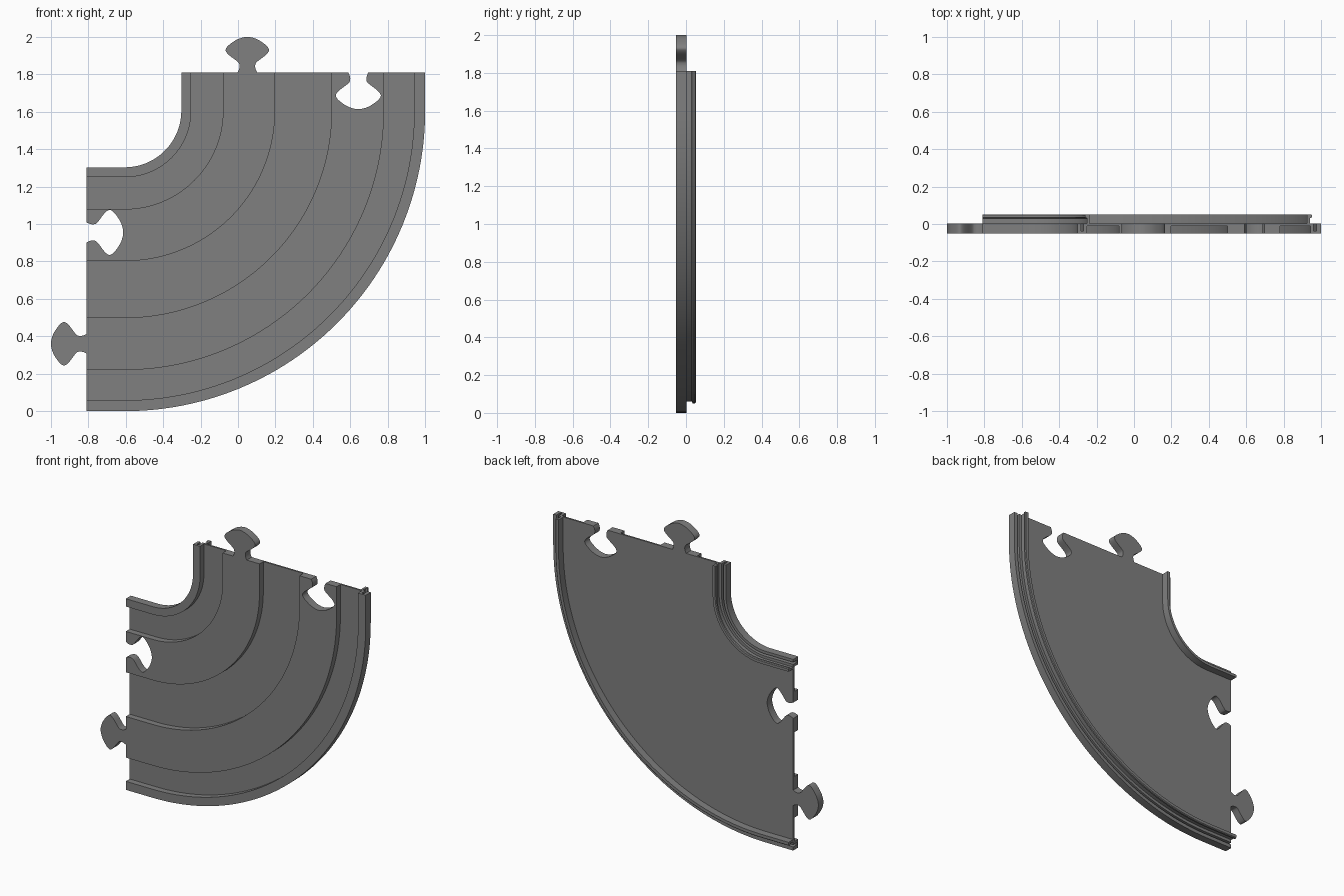
import bpy, bmesh, math
from mathutils import Vector

if "Cube" in bpy.data.objects:
    bpy.data.objects.remove(bpy.data.objects["Cube"])

CX, CZ = -0.605, 1.605          # centre of the bend
EXT = 0.205                     # straight run at each end
FRONT, FLOOR, BACK, TOP = -0.052, -0.01, 0.002, 0.052

grey = bpy.data.materials.new("mid grey")
grey.diffuse_color = (0.216, 0.216, 0.216, 1)
grey.use_nodes = True
grey.node_tree.nodes["Principled BSDF"].inputs["Base Color"].default_value = grey.diffuse_color


def make_object(name, bm):
    bmesh.ops.recalc_face_normals(bm, faces=bm.faces)
    me = bpy.data.meshes.new(name)
    bm.to_mesh(me)
    bm.free()
    me.materials.append(grey)
    ob = bpy.data.objects.new(name, me)
    bpy.context.collection.objects.link(ob)
    return ob


def activate(ob):
    bpy.ops.object.select_all(action='DESELECT')
    ob.select_set(True)
    bpy.context.view_layer.objects.active = ob


def smooth(ob):
    activate(ob)
    bpy.ops.object.shade_smooth_by_angle(angle=math.radians(30))


# Cross-section (radius, depth): ridges and lanes in front, slots and hooked rails behind
PROFILE = [(0.302, FRONT), (0.355, FRONT), (0.355, FLOOR), (0.525, FLOOR),
           (0.525, FRONT), (0.803, FRONT), (0.803, FLOOR), (1.105, FLOOR),
           (1.105, FRONT), (1.385, FRONT), (1.385, FLOOR), (1.547, FLOOR),
           (1.547, FRONT), (1.605, FRONT),
           (1.605, BACK), (1.58, BACK), (1.58, -0.038), (1.565, -0.038),
           (1.565, BACK), (1.545, BACK), (1.545, 0.03), (1.555, 0.036),
           (1.555, 0.047), (1.55, TOP), (1.53, TOP), (1.53, BACK),
           (0.367, BACK), (0.367, TOP), (0.349, TOP), (0.344, 0.047),
           (0.344, 0.036), (0.354, 0.03), (0.354, BACK), (0.336, BACK),
           (0.336, -0.038), (0.321, -0.038), (0.321, BACK), (0.302, BACK)]


def curved_plate(segments=56):
    bm = bmesh.new()
    stations = [(-math.pi / 2, -EXT, 0)]
    stations += [(-math.pi / 2 * (1 - i / segments), 0, 0) for i in range(segments + 1)]
    stations += [(0, 0, EXT)]
    rings = [[bm.verts.new((CX + dx + r * math.cos(a), y, CZ + dz + r * math.sin(a)))
              for r, y in PROFILE] for a, dx, dz in stations]
    n = len(PROFILE)
    for a, b in zip(rings, rings[1:]):
        for i in range(n):
            j = (i + 1) % n
            bm.faces.new((a[i], a[j], b[j], b[i]))
    bm.faces.new(rings[0])
    bm.faces.new(rings[-1])
    return make_object("curved_track_plate", bm)


# Half outline of a connector knob: (distance out, half width)
KNOB = [(0, 0.052), (0.018, 0.044), (0.038, 0.042), (0.056, 0.051), (0.09, 0.095),
        (0.11, 0.113), (0.125, 0.115), (0.145, 0.1), (0.172, 0.062), (0.185, 0.03),
        (0.19, 0)]


def rounded(points, steps=4):
    """Smooth curve through the points."""
    pts = [Vector(p) for p in points]
    pts = [pts[0]] + pts + [pts[-1]]
    out = []
    for p0, p1, p2, p3 in zip(pts, pts[1:], pts[2:], pts[3:]):
        for k in range(steps):
            t = k / steps
            out.append(0.5 * (2 * p1 + (p2 - p0) * t
                              + (2 * p0 - 5 * p1 + 4 * p2 - p3) * t * t
                              + (3 * p1 - p0 - 3 * p2 + p3) * t ** 3))
    return out + [pts[-1]]


def knob(name, origin, out, y0, y1, scale=1.0, lead=0.0):
    """Extruded knob outline pointing along out in the x-z plane."""
    outline = rounded(KNOB + [(d, -h) for d, h in reversed(KNOB[:-1])])
    if lead:
        outline = [Vector((-lead, 0.056))] + outline + [Vector((-lead, -0.056))]
    o, u = Vector(origin), Vector(out)
    side = Vector((-u.y, u.x))
    bm = bmesh.new()
    loops = []
    for y in (y0, y1):
        flat = [o + (u * p.x + side * p.y) * scale for p in outline]
        loops.append([bm.verts.new((q.x, y, q.y)) for q in flat])
        bm.faces.new(loops[-1])
    n = len(outline)
    for i in range(n):
        j = (i + 1) % n
        bm.faces.new((loops[0][i], loops[0][j], loops[1][j], loops[1][i]))
    return make_object(name, bm)


plate = curved_plate()

# Sockets cut through the plate at both ends
LEFT, UP = CX - EXT, CZ + EXT
for name, origin, out in (("left_socket_cutter", (LEFT, 0.955), (1, 0)),
                          ("top_socket_cutter", (0.643, UP), (0, -1))):
    cutter = knob(name, origin, out, -0.1, 0.1, 1.035, 0.03)
    cutter.hide_render = True
    mod = plate.modifiers.new(name, 'BOOLEAN')
    mod.operation, mod.solver, mod.object = 'DIFFERENCE', 'EXACT', cutter
    activate(plate)
    bpy.ops.object.modifier_apply(modifier=mod.name)
    bpy.data.objects.remove(cutter)
smooth(plate)

# Connector knobs on both ends
smooth(knob("left_connector", (LEFT, 0.36), (-1, 0), FRONT, BACK))
smooth(knob("top_connector", (0.05, UP), (0, 1), FRONT, BACK))
